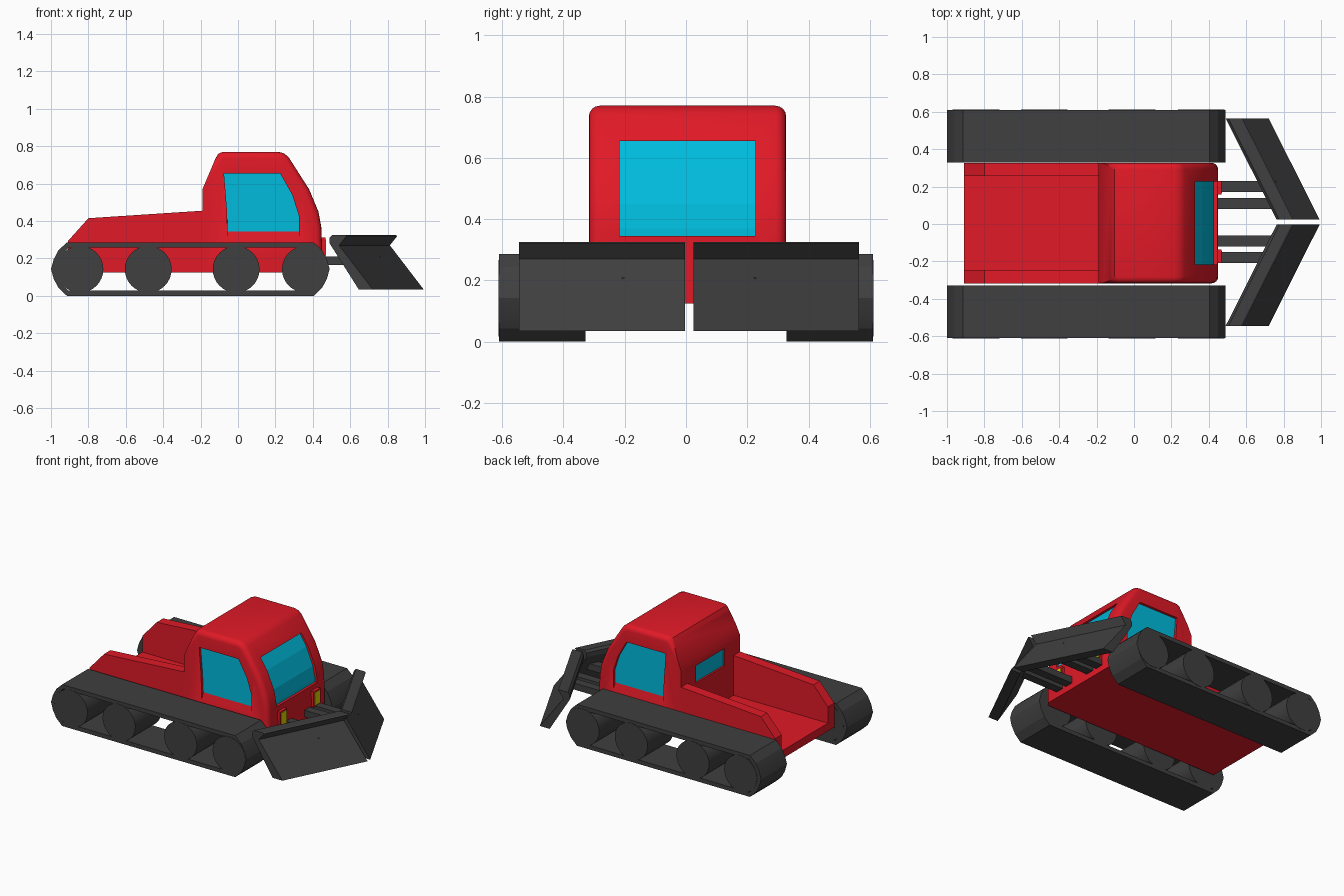
import bpy, bmesh, math
from mathutils import Vector

if "Cube" in bpy.data.objects:
    bpy.data.objects.remove(bpy.data.objects["Cube"])


def material(name, rgb):
    m = bpy.data.materials.new(name)
    m.diffuse_color = (*rgb, 1)
    m.use_nodes = True
    m.node_tree.nodes["Principled BSDF"].inputs["Base Color"].default_value = m.diffuse_color
    return m


RED = material("red_paint", (0.75, 0.01, 0.02))
GLASS = material("blue_glass", (0.0, 0.5, 0.72))
YELLOW = material("yellow_lamp", (0.7, 0.65, 0.0))
DARK = material("dark_grey", (0.05, 0.05, 0.05))
CY = 0.005   # centre line of the body
BY = 0.01    # centre line of the plough


def finish(name, bm, mat):
    bmesh.ops.recalc_face_normals(bm, faces=bm.faces)
    me = bpy.data.meshes.new(name)
    bm.to_mesh(me)
    bm.free()
    ob = bpy.data.objects.new(name, me)
    bpy.context.collection.objects.link(ob)
    me.materials.append(mat)
    return ob


def loft(name, rings, mat, closed=False, bevel=None):
    """Rings are (y, [(x, z), ...]); capped at the ends, or joined into a loop."""
    bm = bmesh.new()
    vs = [[bm.verts.new((x, y, z)) for x, z in pts] for y, pts in rings]
    n = len(vs[0])
    pairs = list(zip(vs, vs[1:])) + ([(vs[-1], vs[0])] if closed else [])
    for a, b in pairs:
        for i in range(n):
            j = (i + 1) % n
            bm.faces.new((a[i], a[j], b[j], b[i]))
    if not closed:
        bm.faces.new(vs[0])
        bm.faces.new(vs[-1])
    if bevel:
        bmesh.ops.recalc_face_normals(bm, faces=bm.faces)
        es = [bm.edges.get((r[i], r[i + 1])) for r in vs for i in bevel]
        bmesh.ops.bevel(bm, geom=es, offset=0.035, segments=4, profile=0.5, affect='EDGES')
    return finish(name, bm, mat)


def prism(name, pts, y0, y1, mat, **kw):
    return loft(name, [(y0, pts), (y1, pts)], mat, **kw)


def box(name, x0, x1, y0, y1, z0, z1, mat):
    return prism(name, [(x0, z0), (x1, z0), (x1, z1), (x0, z1)], y0, y1, mat)


def cut(ob, cutters):
    for c in cutters:
        c.hide_render = True
        m = ob.modifiers.new("cut", 'BOOLEAN')
        m.operation = 'DIFFERENCE'
        m.solver = 'EXACT'
        m.object = c
    dg = bpy.context.evaluated_depsgraph_get()
    me = bpy.data.meshes.new_from_object(ob.evaluated_get(dg))
    ob.modifiers.clear()
    ob.data = me
    for c in cutters:
        bpy.data.objects.remove(c)


def smooth(ob, deg=30):
    bpy.ops.object.select_all(action='DESELECT')
    ob.select_set(True)
    bpy.context.view_layer.objects.active = ob
    bpy.ops.object.shade_smooth_by_angle(angle=math.radians(deg))


# Cab: side profile with rounded roof and front edges
cab_profile = [(-0.19, 0.125), (-0.19, 0.57), (-0.12, 0.735), (-0.105, 0.76), (-0.08, 0.77),
               (0.215, 0.77), (0.245, 0.762), (0.27, 0.742), (0.38, 0.57), (0.43, 0.45),
               (0.445, 0.37), (0.45, 0.25), (0.45, 0.125)]
cab = prism("cab", cab_profile, CY - 0.322, CY + 0.322, RED, bevel=range(2, 12))

# Window recesses and glass panes
cutters = []
shield = [(0.446, 0.345), (0.445, 0.37), (0.43, 0.45), (0.38, 0.57), (0.326, 0.655)]
inset = [(x - 0.02, z) for x, z in shield]
cutters.append(prism("windscreen_cut", inset + [(0.7, 0.655), (0.7, 0.345)],
                     CY - 0.222, CY + 0.222, RED))
prism("windscreen", [(x + 0.003, z) for x, z in inset] + [(x - 0.01, z) for x, z in inset[::-1]],
      CY - 0.222, CY + 0.222, GLASS)

cutters.append(box("rear_window_cut", -0.3, -0.175, CY - 0.155, CY + 0.155, 0.42, 0.54, RED))
box("rear_window", -0.178, -0.165, CY - 0.155, CY + 0.155, 0.42, 0.54, GLASS)

pane = [(-0.055, 0.345), (0.325, 0.345), (0.325, 0.43), (0.29, 0.54), (0.225, 0.655),
        (-0.075, 0.655), (-0.06, 0.47)]
mouth = [(x, 0.305 if z == 0.345 else z) for x, z in pane]
for s, side in ((-1, "front"), (1, "back")):
    cutters.append(loft(f"{side}_window_cut",
                        [(CY + s * 0.302, pane), (CY + s * 0.322, mouth), (CY + s * 0.4, mouth)], RED))
    prism(f"{side}_side_window", pane, CY + s * 0.29, CY + s * 0.305, GLASS)
cut(cab, cutters)
smooth(cab)

# Load bed: floor and two side walls
wall = [(-0.91, 0.125), (-0.91, 0.292), (-0.80, 0.415), (-0.19, 0.455), (-0.19, 0.125)]
box("bed_floor", -0.91, -0.19, CY - 0.255, CY + 0.255, 0.125, 0.18, RED)
for s, side in ((-1, "front"), (1, "back")):
    prism(f"{side}_bed_wall", wall, CY + s * 0.252, CY + s * 0.322, RED)

# Tracks: hollow belts with four wheels each
MID = -0.255


def belt_ring(t):
    half = [(0.66, 0.143), (0.705, 0.1), (0.73, 0.053), (0.745, 0.0)]
    top = [(hx - t * k, hz - t * m) for (hx, hz), k, m in
           zip(half, (0.3, 0.75, 0.95, 1), (1, 0.65, 0.3, 0))]
    right = [(x, -z) for x, z in top] + top[-2::-1]
    ring = right + [(-x, z) for x, z in right[::-1]]
    return [(MID + x, 0.143 + z) for x, z in ring]


for s, side in ((-1, "front"), (1, "back")):
    y0, y1 = s * 0.328, s * 0.61
    outer, inner = belt_ring(0), belt_ring(0.028)
    smooth(loft(f"{side}_track", [(y0, outer), (y1, outer), (y1, inner), (y0, inner)],
                DARK, closed=True), 15)
    for i, x in enumerate((-0.845, -0.48, -0.01, 0.36)):
        circle = [(x + 0.125 * math.cos(a), 0.142 + 0.125 * math.sin(a))
                  for a in (math.tau * k / 32 for k in range(32))]
        smooth(prism(f"{side}_wheel_{i + 1}", circle, y0, s * 0.612, DARK))

# Plough: two swept blades, push arms and head lamps
blade = [(0.72, 0.035), (0.54, 0.27), (0.58, 0.32), (0.57, 0.325), (0.505, 0.325),
         (0.49, 0.31), (0.49, 0.28), (0.645, 0.035)]
tip = [(x + 0.272, z) for x, z in blade]
for s, side in ((-1, "front"), (1, "back")):
    loft(f"{side}_blade", [(BY + s * 0.555, blade), (BY + s * 0.014, tip)], DARK)
    for part, y, x1 in (("outer", 0.19, 0.76), ("inner", 0.1, 0.8)):
        box(f"{side}_{part}_arm", 0.43, x1, BY + s * y - 0.029, BY + s * y + 0.029,
            0.165, 0.21, DARK)
    yl = BY + s * 0.183
    box(f"{side}_lamp_housing", 0.44, 0.468, yl - 0.036, yl + 0.036, 0.205, 0.312, RED)
    box(f"{side}_lamp", 0.46, 0.471, yl - 0.028, yl + 0.028, 0.215, 0.302, YELLOW)
